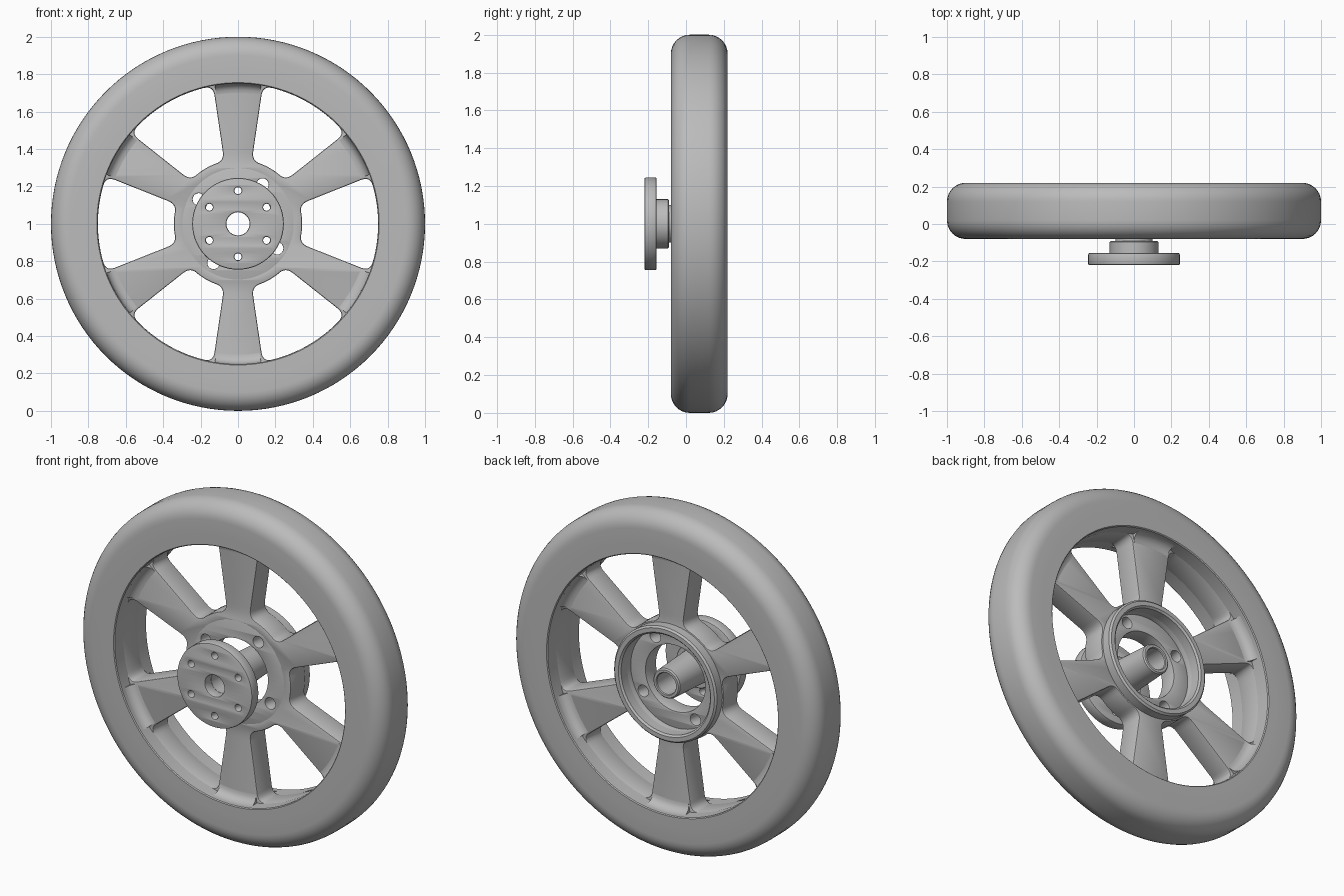
import bpy, bmesh
from math import sin, cos, pi, radians
from mathutils import Vector

cube = bpy.data.objects.get("Cube")
if cube:
    bpy.data.objects.remove(cube)

grey = bpy.data.materials.new("plain_grey")
grey.use_nodes = True
colour = (0.5, 0.5, 0.5, 1)
grey.diffuse_color = colour
grey.node_tree.nodes["Principled BSDF"].inputs["Base Color"].default_value = colour

AXLE = Vector((0, 0, 1))


def finish(obj):
    """Clean the mesh, give it the colour and smooth its round sides."""
    bm = bmesh.new()
    bm.from_mesh(obj.data)
    bmesh.ops.remove_doubles(bm, verts=bm.verts, dist=0.0002)
    bmesh.ops.recalc_face_normals(bm, faces=bm.faces)
    bm.to_mesh(obj.data)
    bm.free()
    obj.data.materials.clear()
    obj.data.materials.append(grey)
    bpy.ops.object.select_all(action="DESELECT")
    obj.select_set(True)
    bpy.context.view_layer.objects.active = obj
    bpy.ops.object.shade_smooth_by_angle(angle=radians(32))


def lathe(name, profile, steps=96, start=0, span=2 * pi):
    """Turn a closed (radius, y) profile about the axle."""
    bm = bmesh.new()
    ring = [bm.verts.new((r * cos(start), y, 1 + r * sin(start))) for r, y in profile]
    edges = [bm.edges.new((ring[i - 1], ring[i])) for i in range(len(ring))]
    # a positive turn about -y runs from +x towards +z
    out = bmesh.ops.spin(bm, geom=ring + edges, cent=AXLE, axis=(0, -1, 0),
                         angle=span, steps=steps)
    if span < 6:
        last = [g for g in out["geom_last"] if isinstance(g, bmesh.types.BMEdge)]
        bmesh.ops.contextual_create(bm, geom=edges)
        bmesh.ops.contextual_create(bm, geom=last)
    mesh = bpy.data.meshes.new(name)
    bm.to_mesh(mesh)
    bm.free()
    obj = bpy.data.objects.new(name, mesh)
    bpy.context.collection.objects.link(obj)
    finish(obj)
    return obj


def polar(r, degrees):
    return Vector((r * cos(radians(degrees)), r * sin(radians(degrees))))


def circle(r, centre=Vector((0, 0)), n=32):
    return [centre + polar(r, 360 * i / n) for i in range(n)]


def arc(r, a, b, n):
    return [polar(r, a + (b - a) * i / n) for i in range(n + 1)]


def corner(a, p, b, n=6):
    """Rounded corner from a to b around the sharp point p."""
    ts = [i / n for i in range(1, n)]
    return [a * (1 - t) ** 2 + p * 2 * t * (1 - t) + b * t * t for t in ts]


def plate(name, outlines, y_front, y_back, bevel):
    """Plate facing the front: first outline is the rim, the others are holes."""
    curve = bpy.data.curves.new(name, "CURVE")
    curve.dimensions = "2D"
    curve.fill_mode = "BOTH"
    curve.extrude = (y_back - y_front) / 2 - bevel
    curve.bevel_depth = bevel
    curve.bevel_resolution = 1
    for outline in outlines:
        spline = curve.splines.new("POLY")
        spline.points.add(len(outline) - 1)
        for point, co in zip(spline.points, outline):
            point.co = (co.x, co.y, 0, 1)
        spline.use_cyclic_u = True
    obj = bpy.data.objects.new(name, curve)
    bpy.context.collection.objects.link(obj)
    obj.rotation_euler = (pi / 2, 0, 0)
    obj.location = (0, (y_front + y_back) / 2, 1)
    bpy.ops.object.select_all(action="DESELECT")
    obj.select_set(True)
    bpy.context.view_layer.objects.active = obj
    bpy.ops.object.convert(target="MESH")
    finish(bpy.context.view_layer.objects.active)


def window(mid):
    """Opening between two spokes, with rounded corners."""
    out_a, in_a = 20.3, 19.3
    pts = arc(0.757, mid - 16, mid + 16, 16)
    pts += corner(pts[-1], polar(0.757, mid + out_a), polar(0.7, mid + out_a))
    pts += [polar(0.7, mid + out_a), polar(0.4, mid + in_a)]
    pts += corner(pts[-1], polar(0.335, mid + in_a), polar(0.335, mid + 9))
    pts += arc(0.335, mid + 9, mid - 9, 8)
    pts += corner(pts[-1], polar(0.335, mid - in_a), polar(0.4, mid - in_a))
    pts += [polar(0.4, mid - in_a), polar(0.7, mid - out_a)]
    pts += corner(pts[-1], polar(0.757, mid - out_a), pts[0])
    return pts


# Tyre with rounded shoulders, and the flush rim inside it
shoulder = [(0.9 + 0.1 * sin(i * pi / 16), 0.1 * cos(i * pi / 16)) for i in range(9)]
tyre = [(0.81, -0.08)] + [(r, 0.02 - d) for r, d in shoulder]
tyre += [(r, 0.12 + d) for r, d in reversed(shoulder)] + [(0.81, 0.22)]
lathe("tyre", tyre, 128)
lathe("rim", [(0.75, -0.075), (0.755, -0.08), (0.81, -0.08),
              (0.81, 0.22), (0.755, 0.22), (0.75, 0.215)], 128)

# Six spokes and the hub body
SPOKE_FRONT, SPOKE_BACK = 0.0, 0.14
plate("spokes", [circle(0.78, n=128), circle(0.298, n=64)]
      + [window(60 * i) for i in range(6)], SPOKE_FRONT, SPOKE_BACK, 0.008)

# Curved feet that blend each spoke into the rim
for side, face in ((-1, SPOKE_FRONT), (1, SPOKE_BACK)):
    foot = [(0.76, face - side * 0.02), (0.7, face - side * 0.02)]
    foot += [(0.7 + 0.05 * sin(i * pi / 10), face + side * 0.05 * (1 - cos(i * pi / 10)))
             for i in range(6)]
    foot.append((0.76, face + side * 0.05))
    for i in range(6):
        lathe("spoke_foot", foot, 8, radians(30 + 60 * i - 9.5), radians(19))

# Hub floor with four bolt holes, and the raised ring behind it
bolts = [circle(0.036, polar(0.247, 58 + 90 * i), 24) for i in range(4)]
plate("hub_floor", [circle(0.3, n=64), circle(0.197, n=64)] + bolts,
      SPOKE_FRONT, 0.1, 0.003)
lathe("hub_ring", [(0.29, 0.09), (0.29, 0.19), (0.3, 0.2),
                   (0.325, 0.2), (0.335, 0.19), (0.335, 0.09)], 64)

# Drive flange with six screw holes
screws = [circle(0.027, polar(0.177, 30 + 60 * i), 20) for i in range(6)]
plate("drive_flange", [circle(0.237, n=64), circle(0.07)] + screws,
      -0.22, -0.155, 0.008)

# Hollow stepped shaft behind the flange
lathe("shaft", [(0.062, -0.16), (0.13, -0.16), (0.13, -0.096), (0.125, -0.09),
                (0.1, -0.09), (0.098, -0.05), (0.087, 0.178), (0.08, 0.185),
                (0.066, 0.185), (0.062, 0.18)], 48)
